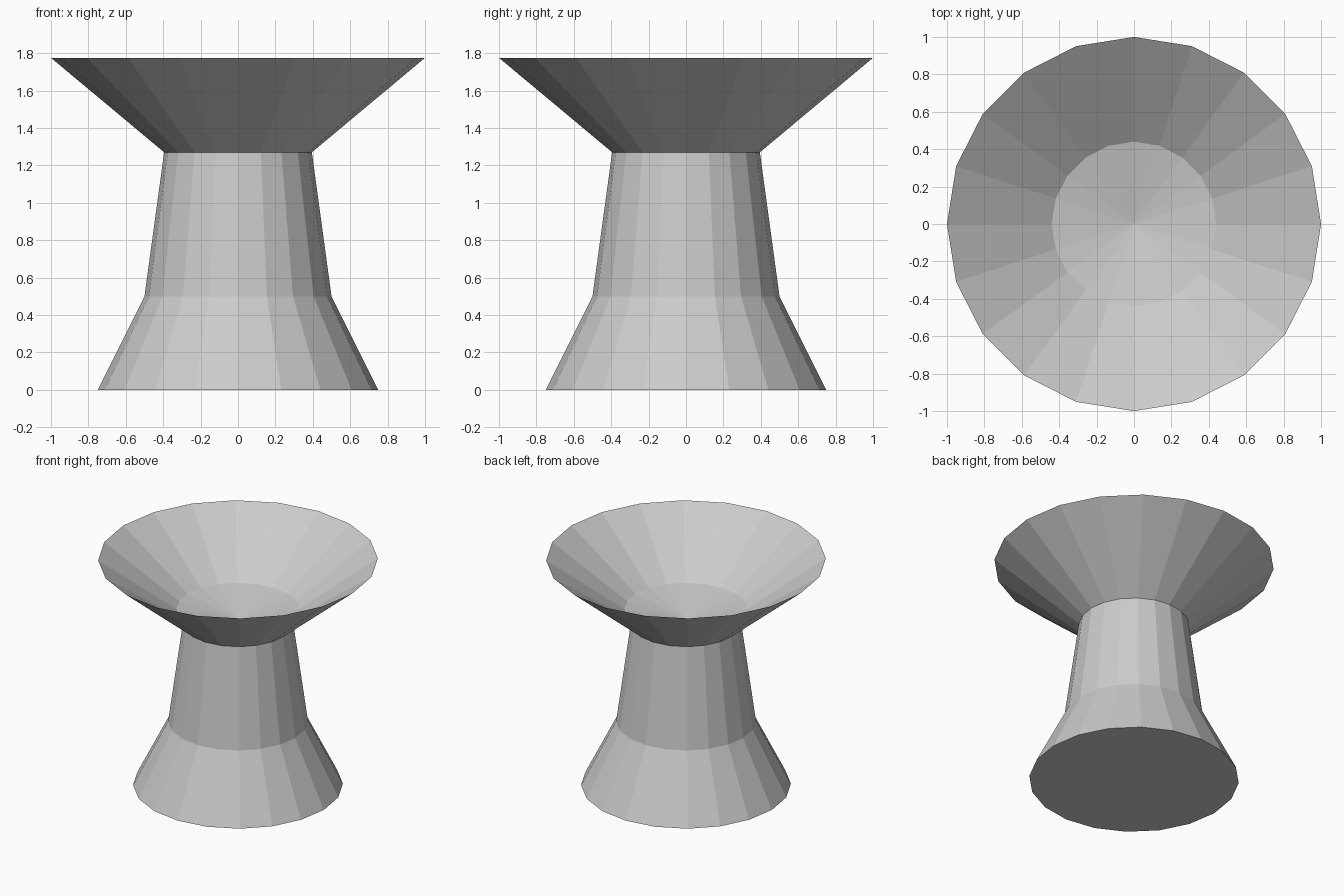
import bpy, bmesh
from math import cos, sin, tau

if "Cube" in bpy.data.objects:
    bpy.data.objects.remove(bpy.data.objects["Cube"])

SIDES = 20


def lathe(name, profile):
    """Revolve (radius, z) points around z; radius 0 becomes a single pole."""
    bm = bmesh.new()
    rings = []
    for r, z in profile:
        if r == 0:
            rings.append([bm.verts.new((0, 0, z))] * SIDES)
        else:
            rings.append([bm.verts.new((r * cos(tau * i / SIDES), r * sin(tau * i / SIDES), z))
                          for i in range(SIDES)])
    for low, high in zip(rings, rings[1:]):
        for i in range(SIDES):
            j = (i + 1) % SIDES
            corners = dict.fromkeys((low[i], low[j], high[j], high[i]))
            bm.faces.new(list(corners))
    # flat underside
    bm.faces.new(rings[0][::-1])
    bmesh.ops.recalc_face_normals(bm, faces=bm.faces)
    mesh = bpy.data.meshes.new(name)
    bm.to_mesh(mesh)
    bm.free()
    obj = bpy.data.objects.new(name, mesh)
    bpy.context.collection.objects.link(obj)
    return obj


# Flared foot, tapering stem, wide bowl with a sharp rim and shallow hollow
lathe("pedestal_bowl", [
    (0.75, 0), (0.5, 0.5), (0.395, 1.27), (1.0, 1.775),
    (0.44, 1.385), (0, 1.3),
])
